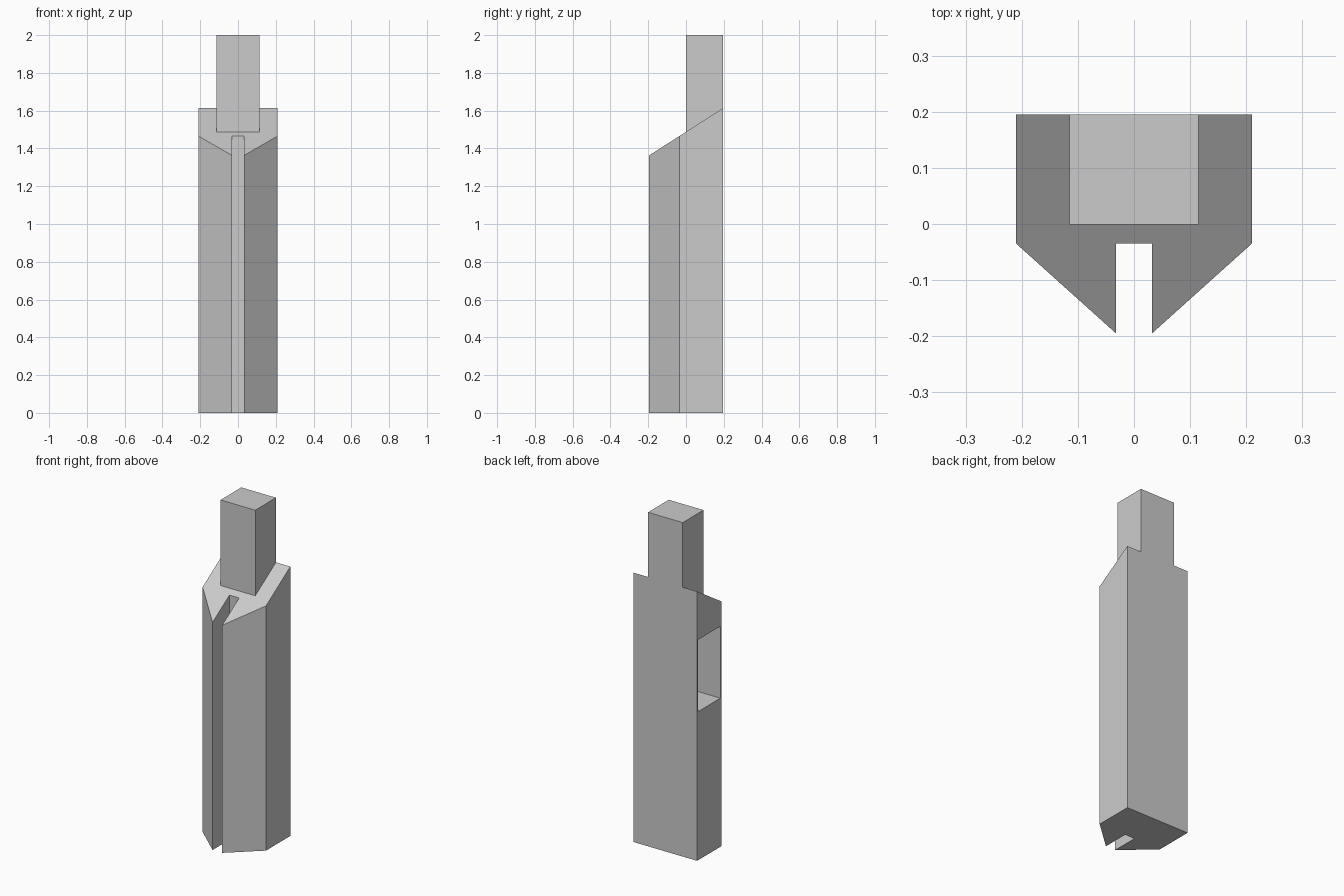
import bpy, bmesh

if "Cube" in bpy.data.objects:
    bpy.data.objects.remove(bpy.data.objects["Cube"])


def prism(name, outline, bottom, top):
    """Extrude an (x, y) outline; bottom and top are height functions of y."""
    bm = bmesh.new()
    lo = [bm.verts.new((x, y, bottom(y))) for x, y in outline]
    hi = [bm.verts.new((x, y, top(y))) for x, y in outline]
    bm.faces.new(lo[::-1])
    bm.faces.new(hi)
    n = len(outline)
    for i in range(n):
        j = (i + 1) % n
        bm.faces.new((lo[i], lo[j], hi[j], hi[i]))
    bmesh.ops.recalc_face_normals(bm, faces=bm.faces)
    mesh = bpy.data.meshes.new(name)
    bm.to_mesh(mesh)
    bm.free()
    obj = bpy.data.objects.new(name, mesh)
    bpy.context.collection.objects.link(obj)
    return obj


def rect(x0, x1, y0, y1):
    return [(x0, y0), (x1, y0), (x1, y1), (x0, y1)]


def combine(target, tool, operation):
    mod = target.modifiers.new(tool.name, 'BOOLEAN')
    mod.operation = operation
    mod.solver = 'EXACT'
    mod.object = tool
    tool.hide_render = True
    tool.hide_set(True)


# Slotted shaft: mirrored half outline, cut off by a sloping top
half = [(0.032, -0.035), (0.032, -0.195), (0.21, -0.035), (0.21, 0.195)]
outline = half + [(-x, y) for x, y in reversed(half)]
shaft = prism("shaft", outline, lambda y: 0.0, lambda y: 1.488 + 0.64 * y)

# Square peg on top, flush with the back
peg = prism("peg_helper", rect(-0.115, 0.115, -0.001, 0.195),
            lambda y: 1.40, lambda y: 2.0)
combine(shaft, peg, 'UNION')

# Rectangular pocket in the left side
pocket = prism("pocket_cutter", rect(-0.3, 0.04, -0.025, 0.185),
               lambda y: 0.89, lambda y: 1.32)
combine(shaft, pocket, 'DIFFERENCE')
